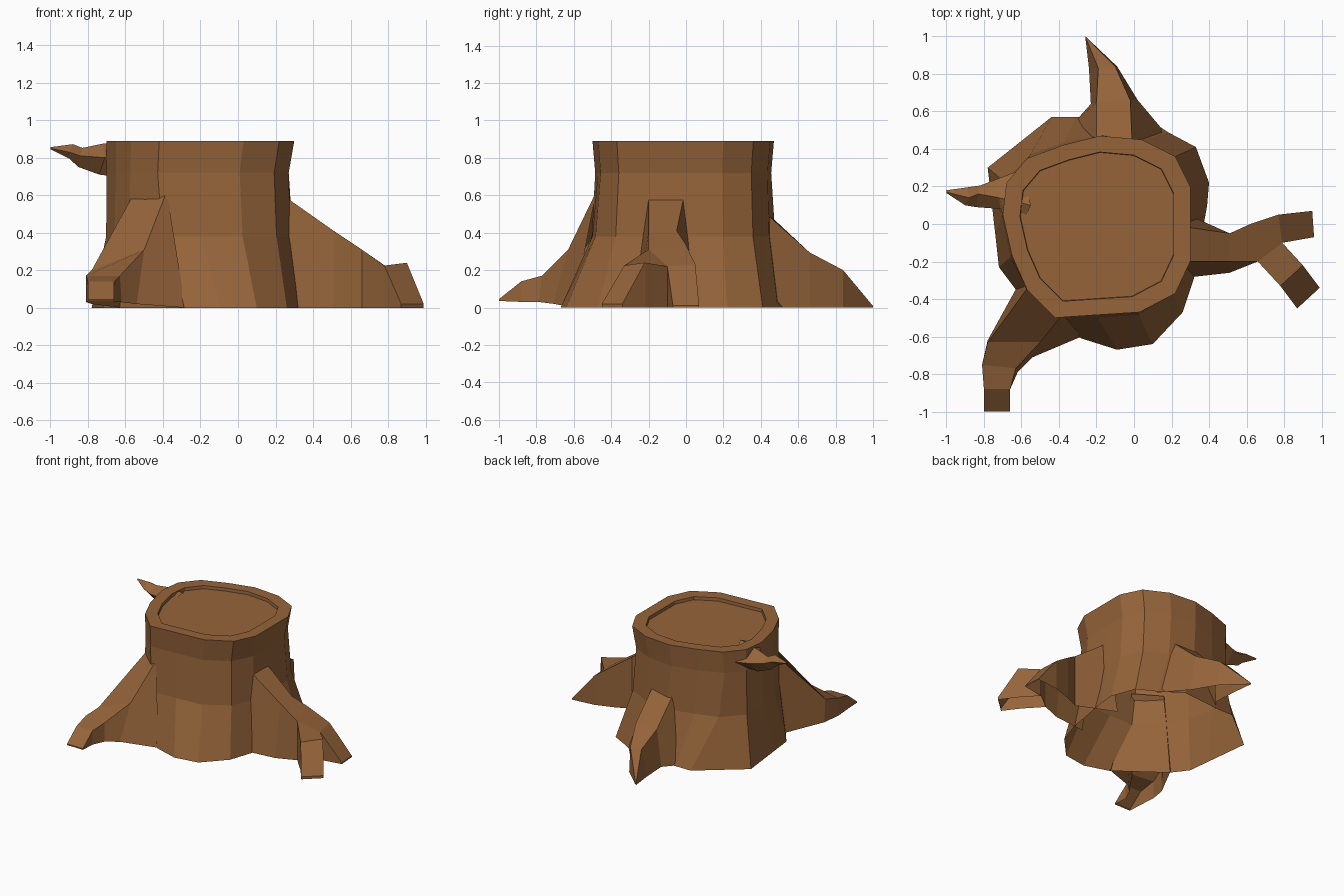
import bpy, bmesh
from mathutils import Vector

if "Cube" in bpy.data.objects:
    bpy.data.objects.remove(bpy.data.objects["Cube"])

bark = bpy.data.materials.new("brown_bark")
bark.diffuse_color = (0.30, 0.127, 0.042, 1)
bark.use_nodes = True
bark.node_tree.nodes["Principled BSDF"].inputs["Base Color"].default_value = bark.diffuse_color


def loft(name, rings, closed=False, cap=True):
    """Skin equal-length rings of points with flat quads; cap the last ring."""
    bm = bmesh.new()
    vs = [[bm.verts.new(p) for p in r] for r in rings]
    n = len(rings[0])
    for a, b in zip(vs, vs[1:]):
        for i in range(n if closed else n - 1):
            j = (i + 1) % n
            bm.faces.new((a[i], a[j], b[j], b[i]))
    if cap:
        bm.faces.new(vs[-1])
    bmesh.ops.remove_doubles(bm, verts=bm.verts, dist=0.0005)
    me = bpy.data.meshes.new(name)
    bm.to_mesh(me)
    bm.free()
    me.materials.append(bark)
    ob = bpy.data.objects.new(name, me)
    bpy.context.collection.objects.link(ob)
    return ob


def section(left, right, ztop, base_left=None, base_right=None, zbase=0.0):
    """Root cross-section: ground left, crest left, crest right, ground right."""
    zl, zr = ztop if isinstance(ztop, tuple) else (ztop, ztop)
    bl, br = base_left or left, base_right or right
    return [(*bl, zbase), (*left, zl), (*right, zr), (*br, zbase)]


# Trunk: matching outlines of the cut top and the flared foot
top = [(-.42, -.50), (-.20, -.485), (.03, -.47), (.22, -.37), (.30, -.20),
       (.30, .02), (.30, .20), (.22, .36), (.04, .45), (-.18, .47),
       (-.38, .42), (-.57, .35), (-.68, .22), (-.70, .05), (-.65, -.17),
       (-.57, -.35)]
foot = [(-.28, -.61), (-.09, -.67), (.10, -.64), (.26, -.47), (.32, -.29),
        (.39, .10), (.40, .22), (.33, .41), (.18, .49), (.02, .60),
        (-.31, .57), (-.44, .57), (-.78, .30), (-.74, -.05), (-.72, -.23),
        (-.63, -.35)]
mid = Vector((-.19, -.01))


def ring(z, scale, blend, dx=0):
    out = []
    for t, f in zip(top, foot):
        p = mid + (Vector(t) - mid) * scale
        p = p.lerp(Vector(f), blend)
        out.append((p.x + dx, p.y, z))
    return out


loft("trunk", [ring(0, 1, 1), ring(.38, .97, .15, -.01), ring(.72, .97, 0, -.015),
               ring(.89, 1, 0), ring(.889, .82, 0), ring(.865, .815, 0)], closed=True)

# Right root and its two prongs
fork = section((.62, 0), (.66, -.20), (.335, .31))
prong = section((.77, .05), (.79, -.10), (.23, .22))
loft("right_root", [
    section((.24, -.01), (.24, -.20), .60, (.22, .08), (.24, -.29)),
    section((.51, -.05), (.51, -.20), .41, None, (.51, -.26)),
    fork, prong,
    section((.95, .07), (.96, -.07), .01)])
loft("right_root_prong", [
    section((.79, -.10), (.66, -.20), (.22, .31)),
    section((.90, -.22), (.78, -.33), (.24, .225)),
    section((.99, -.34), (.87, -.45), .02)])

# Front left root
loft("front_left_root", [
    section((-.38, -.48), (-.56, -.33), (.62, .60), (-.28, -.60), (-.62, -.33)),
    section((-.50, -.63), (-.78, -.63), (.31, .20), (-.54, -.71), (-.78, -.62), .02),
    section((-.63, -.77), (-.81, -.75), .17, (-.62, -.79), None, .03),
    section((-.66, -.88), (-.80, -.88), .14, None, None, .03),
    section((-.66, -1), (-.80, -1), .045, None, None, .035)])

# Back root, tapering to a point
loft("back_root", [
    section((-.20, .44), (-.01, .43), .50, (-.31, .55), (.18, .47)),
    section((-.20, .65), (-.02, .66), .295, (-.23, .64), (.02, .66)),
    section((-.19, .83), (-.10, .84), .20, (-.24, .83), (-.09, .84)),
    section((-.26, 1), (-.259, 1), .008)], cap=False)

# Broken branch stub at the upper left
loft("branch_stub", [
    [(-.64, -.10, .80), (-.55, .10, .888), (-.60, .29, .80), (-.66, .08, .70)],
    [(-.71, .08, .80), (-.72, .14, .875), (-.73, .24, .80), (-.74, .16, .71)],
    [(-.84, .09, .81), (-.83, .16, .852), (-.82, .205, .81), (-.85, .15, .75)],
    [(-.90, .10, .83), (-.88, .14, .872), (-.89, .195, .84), (-.90, .14, .795)],
    [(-1, .165, .85), (-1, .17, .856), (-1, .18, .85), (-1, .17, .845)]], closed=True)
